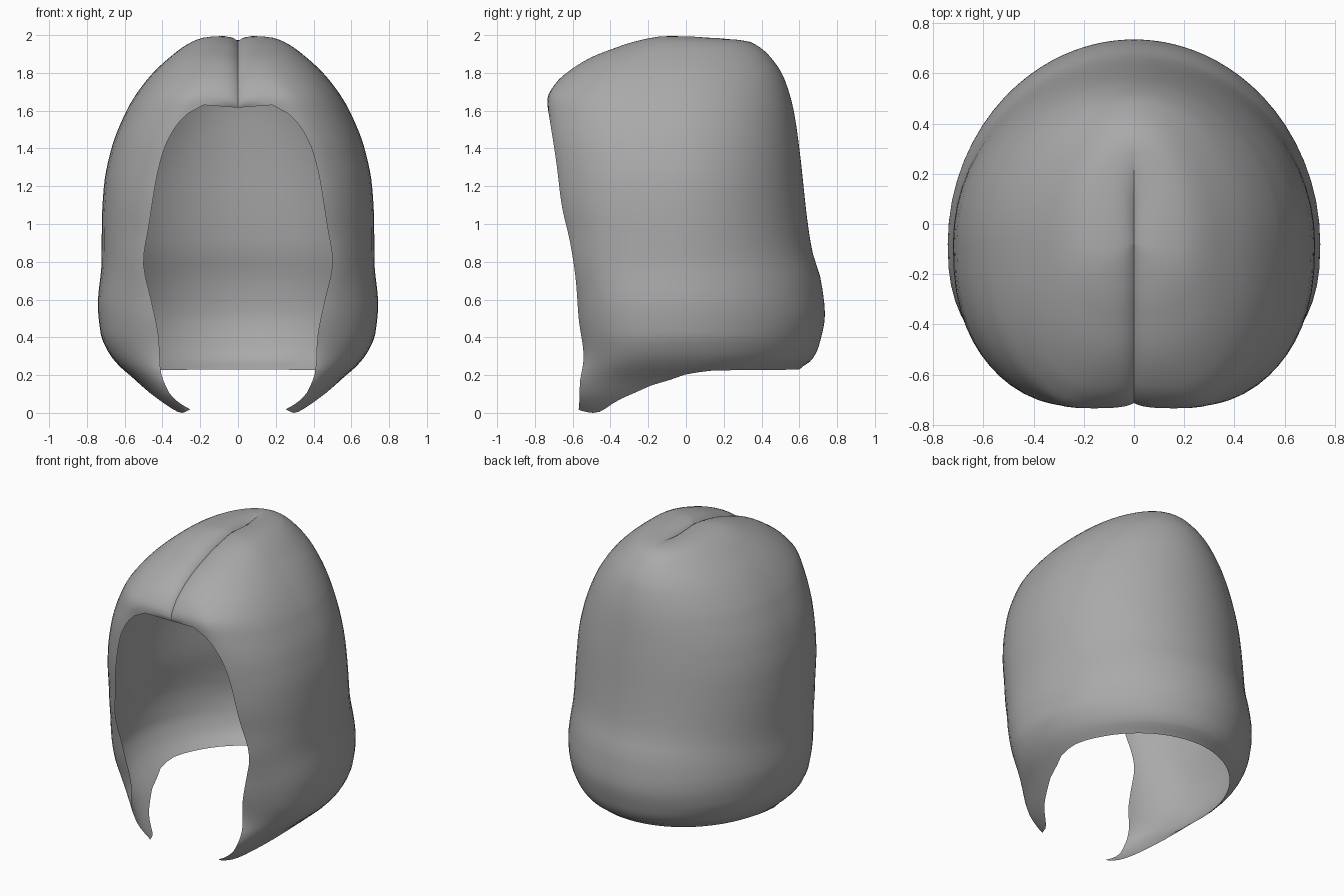
import bpy, bmesh
from math import sin, cos, pi, asin, exp, log, radians
from mathutils import Vector

cube = bpy.data.objects.get("Cube")
if cube:
    bpy.data.objects.remove(cube, do_unlink=True)


def curve(*pts):
    """Smooth monotone interpolation through (key, value) points."""
    n = len(pts)
    d = [(q[1] - p[1]) / (q[0] - p[0]) for p, q in zip(pts, pts[1:])]
    m = [d[0]] + [2 * a * b / (a + b) if a * b > 0 else 0 for a, b in zip(d, d[1:])] + [d[-1]]

    def f(k):
        k = min(max(k, pts[0][0]), pts[-1][0])
        i = next(j for j in range(n - 1) if k <= pts[j + 1][0])
        h = pts[i + 1][0] - pts[i][0]
        t = (k - pts[i][0]) / h
        return ((1 + 2 * t) * (1 - t) ** 2 * pts[i][1] + t * (1 - t) ** 2 * h * m[i]
                + t * t * (3 - 2 * t) * pts[i + 1][1] + t * t * (t - 1) * h * m[i + 1])
    return f


TOP, RIM_TOP, BEND, MID = 2.01, 1.635, .6, -.08
FRONT_POWER, BACK_POWER = 2.5, 2

# Profiles by height: half width, front and back
half_width = curve((0, .37), (.1, .47), (.18, .55), (.25, .63), (.32, .685), (.42, .727), (.58, .742),
                   (.8, .722), (1, .721), (1.2, .71), (1.4, .67), (1.6, .59), (1.7, .53), (1.8, .45),
                   (1.9, .34), (1.95, .27), (1.985, .19), (TOP, 0))
front = curve((0, -.57), (.15, -.57), (.3, -.55), (.5, -.575), (.7, -.59), (.9, -.62), (1.1, -.665),
              (1.3, -.69), (1.55, -.725), (1.66, -.735), (1.75, -.69), (1.83, -.6), (1.89, -.5),
              (1.93, -.4), (1.965, -.3), (1.995, -.17), (TOP, MID))
back = curve((0, .5), (.23, .6), (.28, .665), (.36, .705), (.52, .735), (.7, .715), (.85, .67),
             (1, .645), (1.4, .6), (1.6, .57), (1.77, .52), (1.88, .45), (1.96, .35),
             (1.98, .26), (1.998, .08), (TOP, MID))
# Half width of the face opening, and of the flat brow that continues it upwards
jaw = ((0, .24), (.05, .31), (.1, .36), (.2, .4), (.4, .42), (.6, .46), (.8, .5), (1, .47),
       (1.25, .43), (1.4, .39))
opening = curve(*jaw, (1.5, .34), (1.58, .27), (1.63, .18))
brow = curve(*jaw, (1.5, .345), (1.65, .26), (1.8, .15), (1.95, .05), (TOP, 0))
# Height of the lower hem by angle from the front
hem = curve((.6, .02), (.87, 0), (1.28, .085), (1.53, .165), (1.7, .205), (1.95, .225), (3.2, .23))


def shell_point(angle, z):
    a = half_width(z)
    c = cos(angle)
    power = FRONT_POWER if c > 0 else BACK_POWER
    reach = abs(c) ** (2 / power)
    p = Vector((a * max(sin(angle), 0) ** (2 / power), 0, z))
    if angle in (0, pi):
        p.x = 0
    if c > 0:
        # Rounded front, softly flattened across the brow
        limit = front(z)
        flat = (brow(z) / a) ** power if a > .001 else 0
        y = MID - (MID - limit) * reach / (1 - flat) ** (1 / power)
        p.y = limit + .01 * log(1 + exp((y - limit) / .01))
    else:
        p.y = MID + (back(z) - MID) * reach
    # Centre parting groove, fading out behind the crown
    fade = min(max((.32 - p.y) / .25, 0), 1)
    if z > 1.6:
        depth = .042 * exp(-p.x / .04) * fade * fade * (3 - 2 * fade)
        pull = (Vector((0, MID, 1.3)) - p).normalized() * depth
        p += Vector((0, pull.y * .6, pull.z))
    return p


COLS = 56
steps = [j / COLS for j in range(COLS + 1)]
angles = [pi * (t - .9 * sin(2 * pi * t) / (2 * pi)) for t in steps]
angles[0], angles[-1] = 0, pi
heights = [BEND * i / 18 for i in range(18)]
heights += [BEND + (1.63 - BEND) * sin(i / 26 * pi / 2) for i in range(27)]
heights += [RIM_TOP + (TOP - RIM_TOP) * sin(i / 22 * pi / 2) for i in range(23)]

# Half of the hood, row by row, clamped to the opening edge
bm = bmesh.new()
rows = []
for h in heights:
    start = 0
    if h < RIM_TOP:
        start = asin((opening(h) / half_width(h)) ** (FRONT_POWER / 2))
    row = []
    for ang in angles:
        ang = max(ang, start)
        z = h
        if h < BEND:
            low = hem(ang)
            z = low + (BEND - low) * h / BEND
        row.append(bm.verts.new(shell_point(ang, z)))
    rows.append(row)
for lower, upper in zip(rows, rows[1:]):
    for j in range(COLS):
        bm.faces.new((lower[j], lower[j + 1], upper[j + 1], upper[j]))
bmesh.ops.remove_doubles(bm, verts=bm.verts, dist=.0004)
bmesh.ops.dissolve_degenerate(bm, edges=bm.edges, dist=.0002)
loose = [v for v in bm.verts if not v.link_faces]
bmesh.ops.delete(bm, geom=loose, context='VERTS')

mesh = bpy.data.meshes.new("hood_shell")
bm.to_mesh(mesh)
bm.free()
hood = bpy.data.objects.new("hood_shell", mesh)
bpy.context.collection.objects.link(hood)

# Plain grey
grey = bpy.data.materials.new("grey")
grey.use_nodes = True
colour = (.4, .4, .4, 1)
grey.diffuse_color = colour
grey.node_tree.nodes["Principled BSDF"].inputs["Base Color"].default_value = colour
mesh.materials.append(grey)

# Mirror across the parting and smooth
mirror = hood.modifiers.new("mirror", 'MIRROR')
mirror.use_clip = True
mirror.merge_threshold = .0005
bpy.context.view_layer.objects.active = hood
hood.select_set(True)
bpy.ops.object.modifier_apply(modifier=mirror.name)
bpy.ops.object.shade_smooth_by_angle(angle=radians(50))
